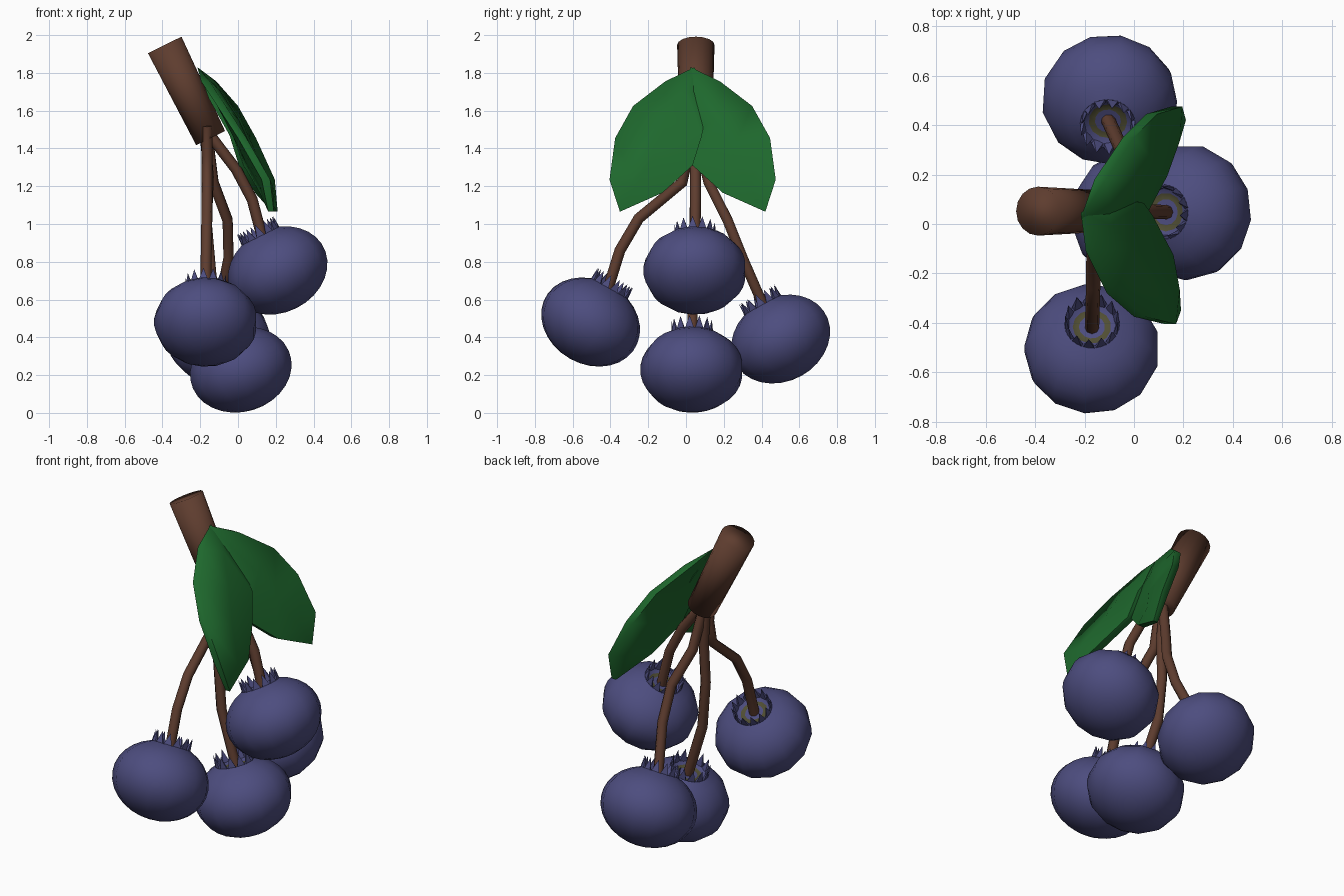
import bpy, bmesh, math
from mathutils import Vector, Matrix

if "Cube" in bpy.data.objects:
    bpy.data.objects.remove(bpy.data.objects["Cube"])


def material(name, rgb):
    m = bpy.data.materials.new(name)
    m.diffuse_color = (*rgb, 1)
    m.use_nodes = True
    m.node_tree.nodes["Principled BSDF"].inputs["Base Color"].default_value = m.diffuse_color
    return m


BLUE = material("berry blue", (0.074, 0.074, 0.212))
OLIVE = material("calyx olive", (0.08, 0.075, 0.033))
BROWN = material("bark brown", (0.112, 0.046, 0.028))
GREEN = material("leaf green", (0.013, 0.138, 0.026))


def finish(name, bm, mats, angle=40):
    bmesh.ops.recalc_face_normals(bm, faces=bm.faces)
    me = bpy.data.meshes.new(name)
    bm.to_mesh(me)
    bm.free()
    for m in mats:
        me.materials.append(m)
    ob = bpy.data.objects.new(name, me)
    bpy.context.collection.objects.link(ob)
    bpy.ops.object.select_all(action='DESELECT')
    ob.select_set(True)
    bpy.context.view_layer.objects.active = ob
    bpy.ops.object.shade_smooth_by_angle(angle=math.radians(angle))
    return ob


def placement(center, axis):
    q = Vector(axis).to_track_quat('Z', 'Y')
    return Matrix.Translation(center) @ q.to_matrix().to_4x4()


# Lathed berry body with a shallow hollow on top
def berry(name, mat):
    n = 13
    prof = []
    for i in range(1, 14):
        a = math.radians(-90 + 156 * i / 13)
        prof.append((0.275 * math.cos(a), 0.223 * math.sin(a)))
    prof += [(0.095, 0.195), (0.078, 0.182), (0.053, 0.18)]
    bm = bmesh.new()
    rings = [[bm.verts.new((r * math.cos(2 * math.pi * k / n),
                            r * math.sin(2 * math.pi * k / n), z))
              for k in range(n)] for r, z in prof]
    bottom = bm.verts.new((0, 0, -0.223))
    top = bm.verts.new((0, 0, 0.18))
    for k in range(n):
        j = (k + 1) % n
        bm.faces.new((bottom, rings[0][j], rings[0][k]))
        bm.faces.new((top, rings[-1][k], rings[-1][j]))
        for i in range(len(rings) - 1):
            f = bm.faces.new((rings[i][k], rings[i][j], rings[i + 1][j], rings[i + 1][k]))
            f.material_index = 1 if i == len(rings) - 2 else 0
    bm.transform(mat)
    finish(name, bm, [BLUE, OLIVE], 50)


# Ring of pointed sepals around the hollow
def crown(name, mat, n=13):
    bm = bmesh.new()

    def pt(r, a, z):
        return bm.verts.new((r * math.cos(a), r * math.sin(a), z))
    for k in range(n):
        a, h = 2 * math.pi * k / n, math.pi / n
        tip = pt(0.108, a, 0.27)
        o1, o2 = pt(0.113, a - h, 0.19), pt(0.113, a + h, 0.19)
        i1, i2 = pt(0.095, a - h, 0.19), pt(0.095, a + h, 0.19)
        for f in ((o1, o2, tip), (i2, i1, tip), (i1, o1, tip), (o2, i2, tip),
                  (i1, i2, o2, o1)):
            bm.faces.new(f)
    bm.transform(mat)
    finish(name, bm, [BLUE], 20)


# Jointed stem tube
def stem(name, pts):
    cu = bpy.data.curves.new(name, 'CURVE')
    cu.dimensions = '3D'
    cu.bevel_depth = 0.029
    cu.bevel_resolution = 2
    cu.use_fill_caps = True
    sp = cu.splines.new('POLY')
    sp.points.add(len(pts) - 1)
    for p, c in zip(sp.points, pts):
        p.co = (*c, 1)
    cu.materials.append(BROWN)
    ob = bpy.data.objects.new(name, cu)
    bpy.context.collection.objects.link(ob)
    bpy.ops.object.select_all(action='DESELECT')
    ob.select_set(True)
    bpy.context.view_layer.objects.active = ob
    bpy.ops.object.convert(target='MESH')
    bpy.ops.object.shade_smooth_by_angle(angle=math.radians(50))


# Four berries: centre, axis towards the crown, stem path above the crown
bunch = {
    "front": ((-0.17, -0.505, 0.481), (0, 0.49, 0.87),
              [(-0.163, -0.02, 1.52), (-0.163, 0.01, 1.36), (-0.163, -0.02, 1.22),
               (-0.165, -0.25, 1.03), (-0.168, -0.35, 0.86)]),
    "side": ((0.21, 0.048, 0.754), (-0.45, 0, 0.9),
             [(-0.17, 0.05, 1.5), (-0.11, 0.05, 1.42), (-0.01, 0.05, 1.29),
              (0.075, 0.05, 1.13)]),
    "back": ((-0.1, 0.503, 0.391), (-0.03, -0.48, 0.88),
             [(-0.165, 0.05, 1.5), (-0.13, 0.12, 1.22), (-0.055, 0.22, 1.02),
              (-0.05, 0.3, 0.82)]),
    "low": ((0.015, 0.032, 0.229), (-0.29, 0, 0.95),
            [(-0.18, 0.06, 1.52), (-0.155, 0.05, 1.25), (-0.165, 0.045, 1.0),
             (-0.14, 0.04, 0.72)]),
}
for key, (c, ax, path) in bunch.items():
    m = placement(c, ax)
    berry(key + "_berry", m)
    crown(key + "_crown", m)
    stem(key + "_stem", path + [tuple(m @ Vector((0, 0, 0.17)))])

# Branch stub, slightly tapered
bm = bmesh.new()
a, b = Vector((-0.145, 0.052, 1.455)), Vector((-0.388, 0.052, 1.948))
bmesh.ops.create_cone(bm, cap_ends=True, segments=16, radius1=0.085, radius2=0.099,
                      depth=(b - a).length)
bm.transform(placement((a + b) / 2, b - a))
finish("branch", bm, [BROWN], 100)

# Leaf outline seen from the side (y, z), from base to tip
outer_yz = [(-0.11, 1.755), (-0.28, 1.625), (-0.375, 1.455), (-0.405, 1.235)]
inner_yz = [(0.11, 1.665), (0.085, 1.47), (0.035, 1.31), (-0.125, 1.165)]
THICK = 0.045


# Puffed slab: flat back sheet and raised front sheet joined along the rim
def leaf(name, outer_x, inner_x, base_x, tip_x, flip):
    bm = bmesh.new()

    def vert(x, yz):
        return bm.verts.new((x, 0.07 - yz[0] if flip else yz[0], yz[1]))
    base = vert(base_x, (0.045, 1.83))
    tips = [vert(tip_x - 0.03, (-0.35, 1.065)), vert(tip_x, (-0.35, 1.065))]
    sheets = []
    for front in (0, 1):
        rows = []
        for o, i, ox, ix in zip(outer_yz, inner_yz, outer_x, inner_x):
            ox, ix = ox + THICK * front, ix - THICK * (1 - front)
            mid = ((o[0] + i[0]) / 2, (o[1] + i[1]) / 2)
            rows.append([vert(ox, o), vert((ox + ix) / 2 + 0.02 * front, mid), vert(ix, i)])
        sheets.append([[base] * 3] + rows + [[tips[front]] * 3])

    def face(*vs):
        vs = list(dict.fromkeys(vs))
        if len(vs) > 2:
            bm.faces.new(vs)
    for rows in sheets:
        for r, q in zip(rows, rows[1:]):
            for s in (0, 1):
                face(r[s], q[s], q[s + 1], r[s + 1])
    back, front = sheets
    for k in range(5):
        for s in (0, 2):
            face(back[k][s], back[k + 1][s], front[k + 1][s], front[k][s])
    finish(name, bm, [GREEN], 80)


leaf("front_leaf", [-0.195, -0.11, 0.0, 0.125], [-0.085, 0.04, 0.075, 0.16], -0.215, 0.19, False)
leaf("back_leaf", [-0.16, -0.045, 0.05, 0.15], [-0.11, 0.0, 0.05, 0.135], -0.215, 0.21, True)
